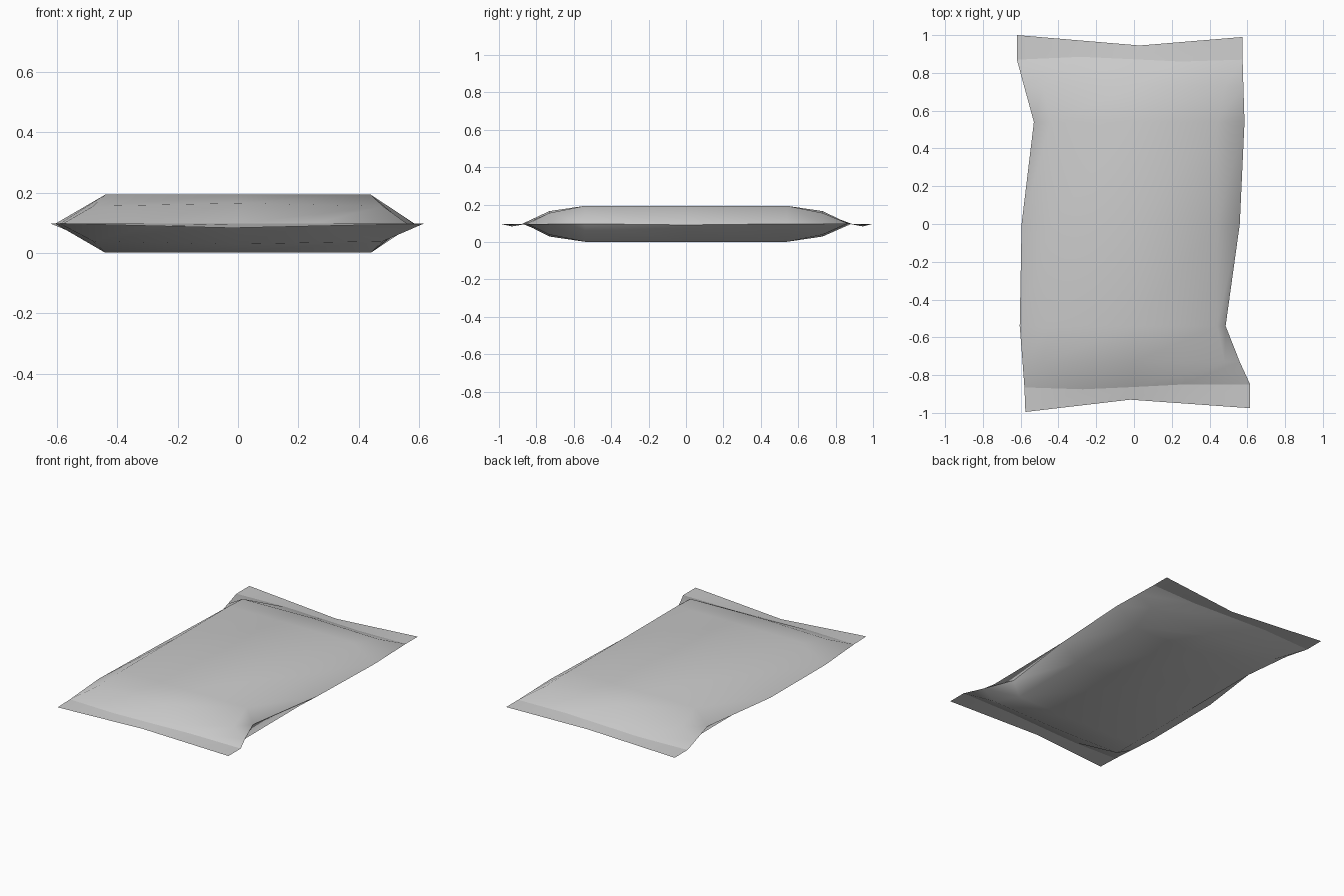
import bpy, bmesh

cube = bpy.data.objects.get("Cube")
if cube:
    bpy.data.objects.remove(cube, do_unlink=True)

MID = 0.097  # height of the seam plane

grey = bpy.data.materials.new("plain_grey")
grey.use_nodes = True
grey.diffuse_color = (0.6, 0.6, 0.6, 1)
grey.node_tree.nodes["Principled BSDF"].inputs["Base Color"].default_value = (0.6, 0.6, 0.6, 1)


def make_sheet(name, rows, flip=False):
    """Skin a grid of points; flip turns the faces downward."""
    bm = bmesh.new()
    grid = [[bm.verts.new(p) for p in row] for row in rows]
    for a, b in zip(grid, grid[1:]):
        for i in range(len(a) - 1):
            quad = [a[i], a[i + 1], b[i + 1], b[i]]
            bm.faces.new(quad[::-1] if flip else quad)
    for f in bm.faces:
        f.smooth = True
    mesh = bpy.data.meshes.new(name)
    bm.to_mesh(mesh)
    bm.free()
    mesh.materials.append(grey)
    obj = bpy.data.objects.new(name, mesh)
    bpy.context.collection.objects.link(obj)


# Welded seams across both ends, from right edge to left edge
front_seam = [(-0.58, -0.865, MID), (-0.27, -0.875, MID), (0, -0.863, MID),
              (0.25, -0.85, MID), (0.615, -0.85, MID)]
back_seam = [(-0.62, 0.87, MID), (-0.28, 0.885, MID), (0, 0.872, MID),
             (0.25, 0.86, MID), (0.575, 0.87, MID)]

# Body stations: y, side edges, edge height, shoulder x, shoulder and crown puff
stations = [
    (-0.73, -0.59, 0.56, 0.0, 0.48, 0.058, 0.068),
    (-0.54, -0.605, 0.485, 0.0, 0.44, 0.096, 0.096),
    (0.0, -0.595, 0.56, -0.006, 0.44, 0.096, 0.096),
    (0.54, -0.53, 0.585, 0.0, 0.44, 0.096, 0.096),
    (0.73, -0.582, 0.579, 0.0, 0.48, 0.058, 0.068),
]


def puffed_rows(side):
    rows = [front_seam]
    for y, left, right, edge, shoulder, puff, crown in stations:
        rows.append([(left, y, MID + edge),
                     (-shoulder, y, MID + side * puff),
                     (0, y, MID + side * crown),
                     (shoulder, y, MID + side * puff),
                     (right, y, MID + edge)])
    return rows + [back_seam]


make_sheet("packet_top", puffed_rows(1))
make_sheet("packet_bottom", puffed_rows(-1), flip=True)


def crimp_edge(a, mid, b):
    """Bent outer edge with its middle sagging."""
    def half(p, q):
        return tuple((u + v) / 2 for u, v in zip(p, q))
    return [a, half(a, mid), mid, half(mid, b), b]


# Flat crimped flaps beyond the seams
front_edge = crimp_edge((-0.575, -0.995, MID), (-0.02, -0.93, 0.083), (0.615, -0.975, MID))
back_edge = crimp_edge((-0.62, 1.0, MID), (0.03, 0.945, 0.083), (0.575, 0.99, MID))
make_sheet("front_crimp", [front_edge, front_seam])
make_sheet("back_crimp", [back_seam, back_edge])
